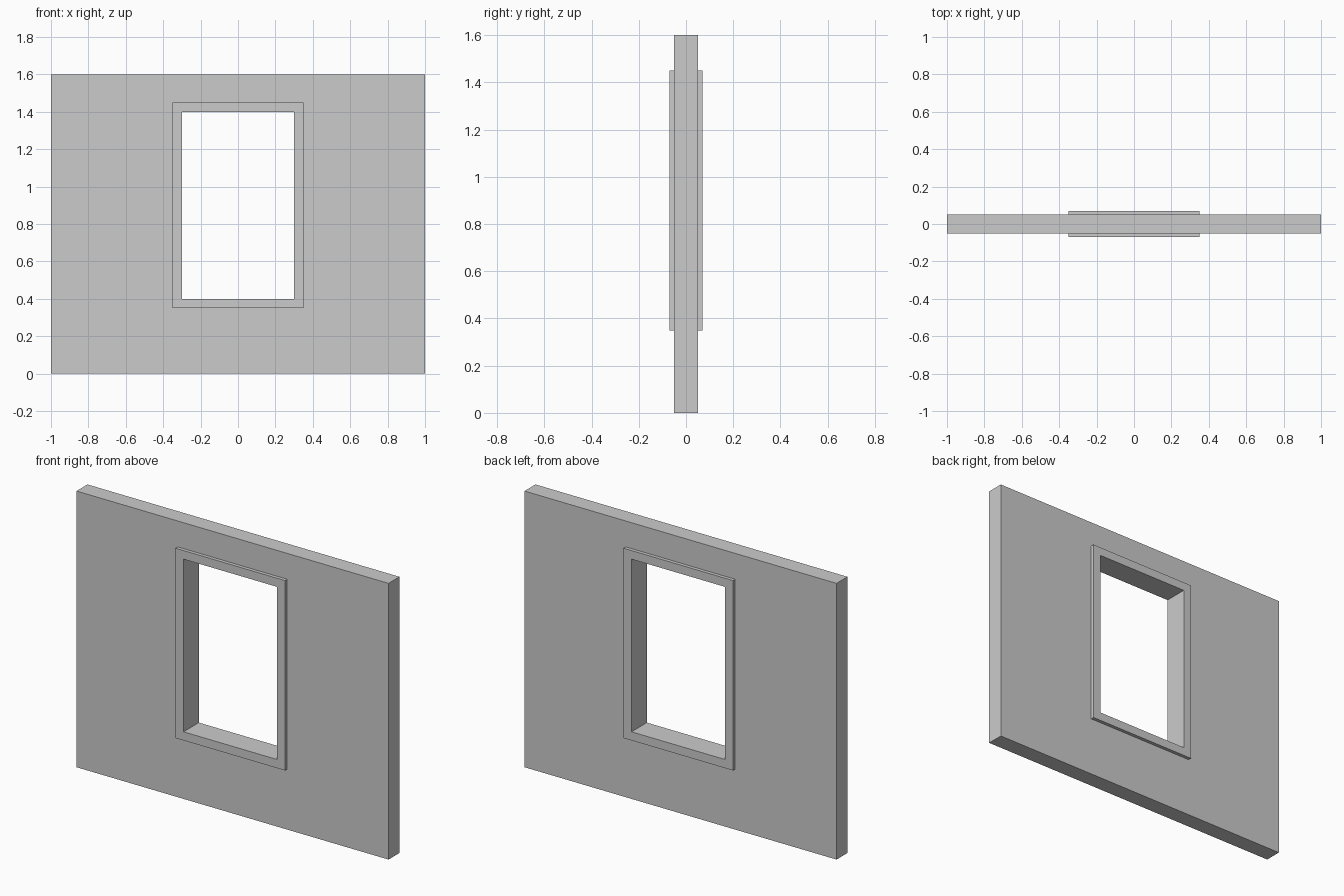
import bpy
import bmesh

if "Cube" in bpy.data.objects:
    bpy.data.objects.remove(bpy.data.objects["Cube"])


def rectangular_ring(name, outer, inner, depth):
    """Rectangle with a rectangular hole; bounds are (x0, x1, z0, z1), extruded along y."""
    bm = bmesh.new()

    def loop(bounds, y):
        x0, x1, z0, z1 = bounds
        return [bm.verts.new((x, y, z))
                for x, z in ((x0, z0), (x1, z0), (x1, z1), (x0, z1))]

    half = depth / 2
    rings = [loop(outer, -half), loop(inner, -half),
             loop(inner, half), loop(outer, half)]
    # Sweep the four loops around the section: front, reveal, back, outer edge
    for i in range(4):
        a, b = rings[i], rings[(i + 1) % 4]
        for j in range(4):
            k = (j + 1) % 4
            bm.faces.new((a[j], a[k], b[k], b[j]))
    bmesh.ops.recalc_face_normals(bm, faces=bm.faces)

    mesh = bpy.data.meshes.new(name)
    bm.to_mesh(mesh)
    bm.free()
    obj = bpy.data.objects.new(name, mesh)
    bpy.context.collection.objects.link(obj)
    return obj


def grow(bounds, d):
    x0, x1, z0, z1 = bounds
    return (x0 - d, x1 + d, z0 - d, z1 + d)


opening = (-0.30, 0.30, 0.40, 1.40)

# Wall panel, its hole edge hidden inside the frame
rectangular_ring("wall", (-1.0, 1.0, 0.0, 1.6), grow(opening, 0.02), 0.10)

# Window frame lining the opening and standing proud of both wall faces
rectangular_ring("window_frame", grow(opening, 0.05), opening, 0.14)
